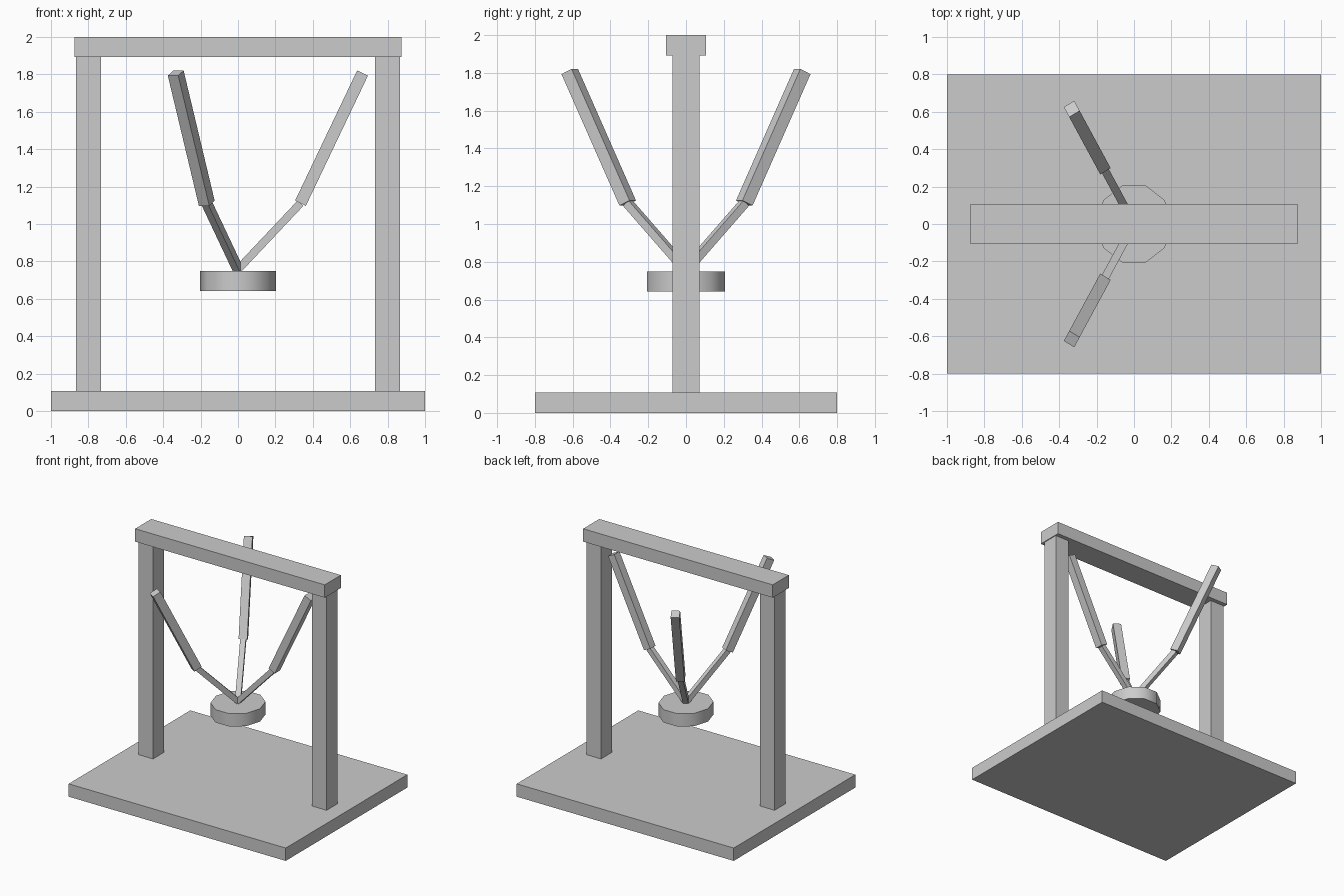
import bpy, bmesh, math
from mathutils import Matrix, Vector

if "Cube" in bpy.data.objects:
    bpy.data.objects.remove(bpy.data.objects["Cube"])

DEPTH = 1.067  # rig is slightly stretched front to back


def make_object(name, bm):
    mesh = bpy.data.meshes.new(name)
    bm.to_mesh(mesh)
    bm.free()
    obj = bpy.data.objects.new(name, mesh)
    bpy.context.collection.objects.link(obj)
    return obj


def box(name, size, centre):
    bm = bmesh.new()
    bmesh.ops.create_cube(bm, size=1, matrix=Matrix.Translation(centre) @ Matrix.Diagonal((*size, 1)))
    return make_object(name, bm)


def bar(name, start, end, width, turn):
    """Square bar between two (radius, height) points, swung about z."""
    a, b = Vector((start[0], 0, start[1])), Vector((end[0], 0, end[1]))
    d = b - a
    tilt = Matrix.Rotation(math.atan2(d.x, d.z), 4, 'Y')
    bm = bmesh.new()
    bmesh.ops.create_cube(bm, size=1, matrix=(
        Matrix.Diagonal((1, DEPTH, 1, 1)) @ Matrix.Rotation(turn, 4, 'Z')
        @ Matrix.Translation((a + b) / 2) @ tilt
        @ Matrix.Diagonal((width, width, d.length, 1))))
    return make_object(name, bm)


# Frame
box("base_plate", (2, 1.6, 0.107), (0, 0, 0.0535))
for side, x in (("left", -0.8), ("right", 0.8)):
    box(side + "_column", (0.133, 0.142, 1.787), (x, 0, 1.0))
box("top_beam", (1.747, 0.212, 0.107), (0, 0, 1.9465))

# Ten-sided effector disc
bm = bmesh.new()
bmesh.ops.create_cone(bm, cap_ends=True, segments=10, radius1=0.203, radius2=0.203, depth=0.107,
                      matrix=Matrix.Translation((0, 0, 0.695)) @ Matrix.Diagonal((1, DEPTH, 1, 1))
                      @ Matrix.Rotation(math.pi / 2, 4, 'Z'))
disc = make_object("effector_disc", bm)
bpy.context.view_layer.objects.active = disc
disc.select_set(True)
bpy.ops.object.shade_smooth_by_angle(angle=math.radians(40))

# Three jointed arms
for i, label in enumerate(("right", "back", "front")):
    turn = i * math.tau / 3
    bar(label + "_upper_arm", (0.334, 1.111), (0.666, 1.807), 0.064, turn)
    bar(label + "_lower_arm", (0, 0.757), (0.334, 1.111), 0.042, turn)
